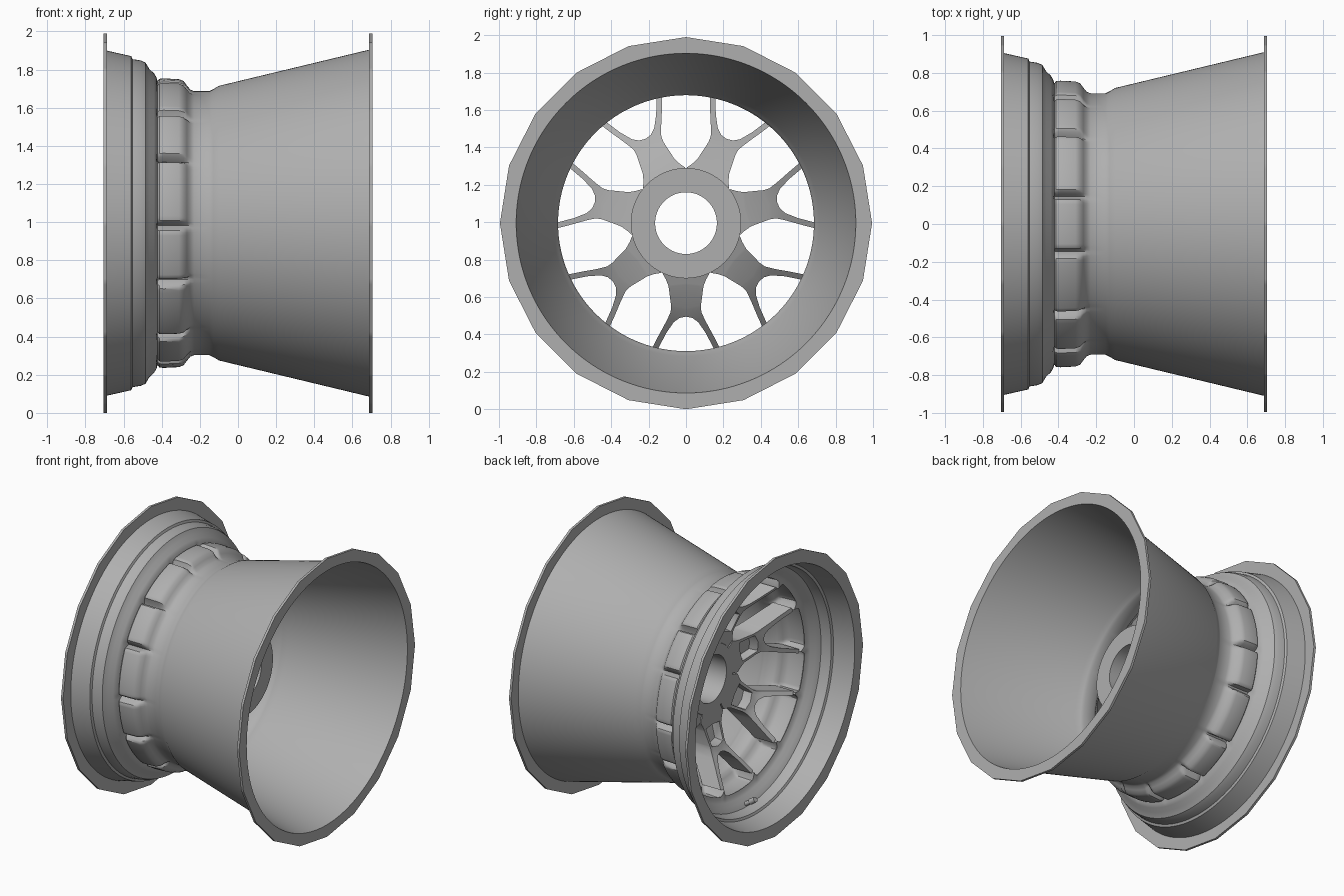
import bpy, bmesh, math
from mathutils import Vector

if "Cube" in bpy.data.objects:
    bpy.data.objects.remove(bpy.data.objects["Cube"])

CZ = 0.995          # wheel axis height
N = 7               # Y-shaped spokes
SPOKES = [-90 + k * 360 / N for k in range(N)]
NOTCHES = [a + s * 14 for a in SPOKES for s in (-1, 1)]

METAL = bpy.data.materials.new("dark_grey_metal")
METAL.diffuse_color = (0.43, 0.43, 0.43, 1)
METAL.use_nodes = True
METAL.node_tree.nodes["Principled BSDF"].inputs["Base Color"].default_value = METAL.diffuse_color


def finish(name, bm, angle=35):
    bmesh.ops.remove_doubles(bm, verts=bm.verts, dist=1e-5)
    bmesh.ops.recalc_face_normals(bm, faces=bm.faces)
    me = bpy.data.meshes.new(name)
    bm.to_mesh(me)
    bm.free()
    me.materials.append(METAL)
    ob = bpy.data.objects.new(name, me)
    bpy.context.collection.objects.link(ob)
    bpy.ops.object.select_all(action='DESELECT')
    ob.select_set(True)
    bpy.context.view_layer.objects.active = ob
    bpy.ops.object.shade_smooth_by_angle(angle=math.radians(angle))
    return ob


def polar(x, r, deg):
    if r > 0.95:    # flange edges are coarse 20-sided polygons
        r *= math.cos(math.radians(9)) / math.cos(math.radians(deg % 18 - 9))
    a = math.radians(deg)
    return (x, r * math.cos(a), CZ + r * math.sin(a))


def revolve(name, profile, segs):
    """Closed profile of (x, r) or (x, r in notch, r on bulge) spun about x."""
    bm = bmesh.new()
    rings = []
    for i in range(segs):
        deg = 360 * i / segs
        d = min(abs((deg - n + 180) % 360 - 180) for n in NOTCHES)
        t = min(max((d - 0.6) / 2.2, 0), 1)
        t = math.sqrt(t * (2 - t))
        rings.append([bm.verts.new(polar(p[0], p[1] + (p[-1] - p[1]) * t, deg))
                      for p in profile])
    n = len(profile)
    for i in range(segs):
        a, b = rings[i], rings[(i + 1) % segs]
        for j in range(n):
            k = (j + 1) % n
            bm.faces.new((a[j], a[k], b[k], b[j]))
    return finish(name, bm)


# Barrel: thin shell with bulged pads between the spoke tips
outer = [(-0.690, 0.905), (-0.56, 0.876), (-0.553, 0.860), (-0.51, 0.853),
         (-0.485, 0.842), (-0.465, 0.808), (-0.44, 0.785), (-0.428, 0.765),
         (-0.422, 0.705, 0.745), (-0.412, 0.702, 0.757), (-0.39, 0.702, 0.759),
         (-0.31, 0.702, 0.755), (-0.285, 0.702, 0.745), (-0.268, 0.700, 0.722),
         (-0.25, 0.695, 0.700), (-0.23, 0.692), (-0.15, 0.692),
         (-0.13, 0.702), (-0.10, 0.72), (0.690, 0.91)]
inner = [(p[0], *[r - 0.008 for r in p[1:]]) for p in reversed(outer[1:-1])]
barrel = (outer + [(0.688, 0.995), (0.705, 0.995), (0.705, 0.908)]
          + inner + [(-0.705, 0.900), (-0.705, 0.995), (-0.688, 0.995)])
revolve("rim_barrel", barrel, 360)

# Hub ring
revolve("hub", [(0.07, 0.165), (0.07, 0.295), (0.02, 0.295), (-0.05, 0.285),
                (-0.19, 0.25), (-0.205, 0.24), (-0.205, 0.165)], 72)


def lerp_table(u, table):
    for (u0, x0), (u1, x1) in zip(table, table[1:]):
        if u <= u1:
            break
    return x0 + (x1 - x0) * (u - u0) / (u1 - u0)


FRONT = [(0.22, -0.20), (0.35, -0.215), (0.48, -0.26), (0.68, -0.41)]
BACK = [(0.22, 0.03), (0.35, -0.02), (0.48, -0.10), (0.68, -0.265)]
# Half spoke stations: outer edge (u, v), inner edge (u, v), pocket depth
STATIONS = [(.22, .10, .22, 0, 0), (.27, .125, .27, 0, 0), (.30, .108, .30, 0, 0),
            (.33, .096, .32, 0, 0), (.34, .093, .33, 0, .06),
            (.44, .08, .455, 0, .06), (.445, .08, .465, 0, 0),
            (.475, .082, .50, 0, 0), (.51, .098, .507, .035, 0),
            (.545, .116, .53, .066, 0), (.60, .146, .59, .107, 0),
            (.672, .183, .679, .153, 0)]


def spoke(name, deg):
    a = math.radians(deg)
    bm = bmesh.new()

    def vert(x, u, v):
        return bm.verts.new((x, u * math.cos(a) - v * math.sin(a),
                             CZ + u * math.sin(a) + v * math.cos(a)))

    for s in (-1, 1):
        prev = None
        for uo, vo, ui, vi, d in STATIONS:
            ring = []
            for t, depth in ((0, 0), (0.22, 0), (0.28, d), (1, d)):
                u, v = uo + (ui - uo) * t, vo + (vi - vo) * t
                ring.append(vert(lerp_table(u, FRONT) + depth, u, s * v))
            ring.append(vert(lerp_table(ui, BACK), ui, s * vi))
            ring.append(vert(lerp_table(uo, BACK), uo, s * vo))
            if prev:
                for j in range(6):
                    k = (j + 1) % 6
                    if j == 3 and vi == 0:      # no wall on the mirror plane
                        continue
                    bm.faces.new((prev[j], prev[k], ring[k], ring[j]))
            prev = ring
    return finish(name, bm, 40)


# Y-shaped spokes
for i, deg in enumerate(SPOKES):
    spoke(f"spoke_{i + 1}", deg)

# Valve stem on the lower inside of the rim
p0, p1 = Vector((-0.475, 0, CZ - 0.82)), Vector((-0.55, 0, CZ - 0.77))
for nm, r, f0, f1 in (("valve_stem", 0.016, 0, 0.6), ("valve_cap", 0.021, 0.5, 1)):
    bm = bmesh.new()
    bmesh.ops.create_cone(bm, cap_ends=True, segments=16, radius1=r, radius2=r * 0.85,
                          depth=(p1 - p0).length * (f1 - f0))
    rot = (p1 - p0).to_track_quat('Z', 'Y').to_matrix()
    bmesh.ops.rotate(bm, verts=bm.verts, matrix=rot)
    bmesh.ops.translate(bm, verts=bm.verts, vec=p0.lerp(p1, (f0 + f1) / 2))
    finish(nm, bm)
